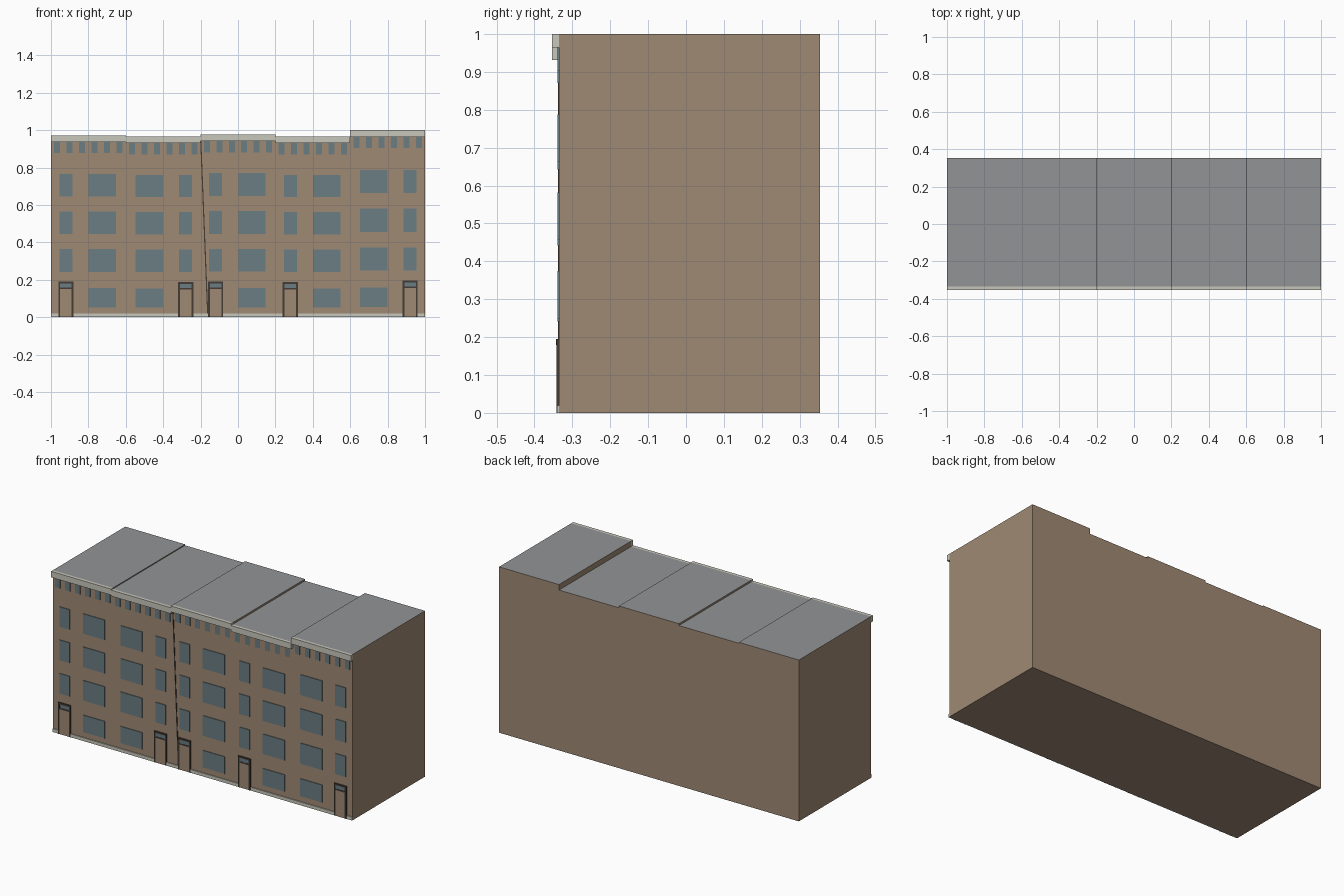
import bpy
import bmesh

cube = bpy.data.objects.get("Cube")
if cube:
    bpy.data.objects.remove(cube, do_unlink=True)


def material(name, rgb):
    m = bpy.data.materials.new(name)
    m.use_nodes = True
    m.diffuse_color = (*rgb, 1)
    bsdf = m.node_tree.nodes["Principled BSDF"]
    bsdf.inputs["Base Color"].default_value = (*rgb, 1)
    return m


brick = material("tan_brick", (0.35, 0.255, 0.178))
roofing = material("grey_roof", (0.29, 0.295, 0.30))
stone = material("pale_stone", (0.58, 0.57, 0.50))
glass = material("blue_grey_glass", (0.145, 0.205, 0.225))
dark = material("dark_trim", (0.06, 0.045, 0.035))

FRONT, BACK, WIDTH = -0.335, 0.353, 0.4


def add_box(bm, x0, x1, y0, y1, z0, z1, index=0):
    v = [bm.verts.new((x, y, z)) for z in (z0, z1)
         for x, y in ((x0, y0), (x1, y0), (x1, y1), (x0, y1))]
    sides = [(i, (i + 1) % 4, (i + 1) % 4 + 4, i + 4) for i in range(4)]
    for f in [(3, 2, 1, 0), (4, 5, 6, 7)] + sides:
        bm.faces.new([v[i] for i in f]).material_index = index


def plate(bm, cx, width, z0, z1, depth=0.004, index=0):
    """Thin box lying on the front wall."""
    add_box(bm, cx - width / 2, cx + width / 2, FRONT - depth, FRONT, z0, z1, index)


def finish(name, bm, *mats):
    mesh = bpy.data.meshes.new(name)
    bm.to_mesh(mesh)
    bm.free()
    for m in mats:
        mesh.materials.append(m)
    obj = bpy.data.objects.new(name, mesh)
    bpy.context.collection.objects.link(obj)
    return obj


def house(n, top, flipped):
    x0 = -1 + n * WIDTH
    scale = top / 0.973

    def across(offset):
        return x0 + (WIDTH - offset if flipped else offset)

    # Brick block with a grey roof face
    bm = bmesh.new()
    add_box(bm, x0, x0 + WIDTH, FRONT, BACK, 0, top)
    bm.normal_update()
    for f in bm.faces:
        f.material_index = int(f.normal.z > 0.5)
    finish(f"house_{n + 1}", bm, brick, roofing)

    # Cornice along the roof edge
    bm = bmesh.new()
    add_box(bm, x0, x0 + WIDTH, -BACK, FRONT, top - 0.036, top)
    finish(f"cornice_{n + 1}", bm, stone)

    # Windows: wide column on four floors, narrow column above the door
    bm = bmesh.new()
    floors = [(0.053, 0.155), (0.243, 0.364), (0.444, 0.566), (0.646, 0.766)]
    for i, (lo, hi) in enumerate(floors):
        plate(bm, across(0.275), 0.146, lo * scale, hi * scale)
        if i:
            plate(bm, across(0.08), 0.069, lo * scale, hi * scale)
    # Small attic windows under the cornice
    for i in range(6):
        plate(bm, x0 + (i + 0.5) * WIDTH / 6, 0.032, top - 0.096, top - 0.036)
    finish(f"windows_{n + 1}", bm, glass)

    # Door with dark casing, leaf and transom light
    bm = bmesh.new()
    cx, head = across(0.08), 0.19 * scale
    for side in (-1, 1):
        plate(bm, cx + side * 0.036, 0.01, 0, head, 0.007)
    plate(bm, cx, 0.082, head - 0.01, head, 0.0075)
    plate(bm, cx, 0.062, head - 0.04, head - 0.032, 0.0065)
    plate(bm, cx, 0.062, 0, head - 0.04, 0.006, 1)
    plate(bm, cx, 0.062, head - 0.032, head - 0.01, 0.005, 2)
    finish(f"door_{n + 1}", bm, dark, brick, glass)


for n, (top, flipped) in enumerate([(0.973, False), (0.967, True), (0.978, False),
                                    (0.967, False), (1.0, True)]):
    house(n, top, flipped)

# Stone footing along the pavement
bm = bmesh.new()
add_box(bm, -1, 1, FRONT - 0.0055, FRONT, 0, 0.02)
finish("footing", bm, stone)

# Slim leaning downpipe
bm = bmesh.new()
add_box(bm, -0.003, 0.003, FRONT - 0.003, FRONT, 0.02, 0.94)
for v in bm.verts:
    v.co.x += -0.199 + (0.94 - v.co.z) * 0.04
finish("downpipe", bm, dark)
